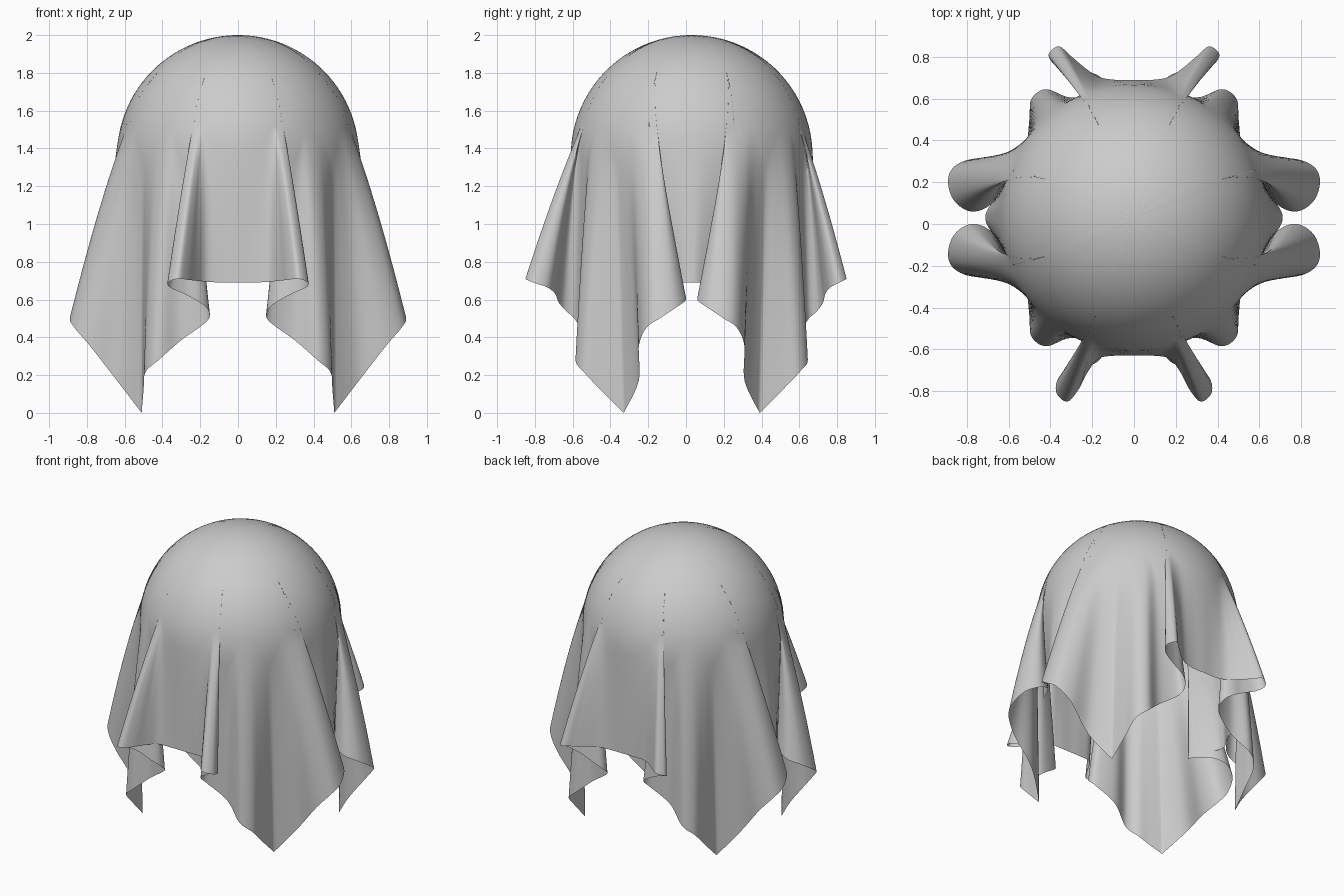
import bpy, bmesh, math
from mathutils import Vector

if "Cube" in bpy.data.objects:
    bpy.data.objects.remove(bpy.data.objects["Cube"])

R, O = 0.64, Vector((0, 0.03, 1.36))      # form under the cloth
ROWS_TOP, ROWS_HANG, STEPS = 22, 26, 6

# One quarter of the hem, front centre to side centre:
# x, distance from middle in y, z, azimuth (deg) where the cloth leaves the dome
QUARTER = [
    (0, .66, .69, 0), (.09, .66, .69, 8), (.17, .675, .695, 14),
    (.23, .73, .70, 17), (.285, .80, .705, 18.5), (.34, .85, .71, 19.5),
    (.39, .81, .69, 20.5), (.37, .75, .665, 21.5), (.29, .715, .63, 22),
    (.205, .70, .585, 22.5), (.155, .665, .54, 23), (.165, .61, .485, 25),
    (.30, .575, .385, 30), (.42, .615, .28, 35), (.49, .57, .215, 40),
    (.50, .48, .12, 46), (.51, .36, 0, 52), (.51, .36, 0, 52),
    (.64, .28, .17, 57), (.78, .28, .35, 61), (.865, .24, .45, 64),
    (.89, .17, .50, 66), (.86, .08, .56, 67), (.78, .03, .60, 68),
    (.69, .06, .635, 69), (.62, .16, .66, 70), (.60, .21, .665, 71),
    (.64, .13, .68, 75), (.70, .04, .69, 84)]


def place(p, front):
    """Put a quarter point in the front or back half; front lobes reach further."""
    x, y, z, a = p
    s = 1 if front else -1
    w = s * min(1, max(0, (y - .68) / .14))
    x, y = x - .02 * w, y + .03 * w
    return Vector((x, O.y - s * y, z, a if front else 180 - a))


def catmull(p0, p1, p2, p3, t):
    return 0.5 * (2 * p1 + (p2 - p0) * t + (2 * p0 - 5 * p1 + 4 * p2 - p3) * t * t
                  + (3 * p1 - p0 - 3 * p2 + p3) * t ** 3)


def around(radius, az, z):
    return Vector((radius * math.sin(az), O.y - radius * math.cos(az), z))


def on_dome(elev, az):
    return around(R * math.cos(elev), az, O.z + R * math.sin(elev))


# Full hem loop by mirroring
half = [place(p, True) for p in QUARTER]
half.append(Vector((.71, O.y, .69, 90)))
half += [place(p, False) for p in reversed(QUARTER)]
loop = half + [Vector((-p.x, p.y, p.z, 360 - p.w)) for p in reversed(half[1:-1])]

n = len(loop)


def control(i):
    p = loop[i % n].copy()
    p.w += 360 * (i // n)
    return p


hem = []
for i in range(n):
    c = [control(i + k) for k in (-1, 0, 1, 2)]
    if (c[1] - c[2]).length < 1e-6:       # doubled point = sharp cloth corner
        continue
    hem += [catmull(*c, k / STEPS) for k in range(STEPS)]

# Each column: over the dome, then hanging free to the hem
columns = []
for h in hem:
    end, az = Vector((h.x, h.y, h.z)), math.radians(h.w)
    rho, dz = math.hypot(end.x, end.y - O.y), end.z - O.z
    leave = math.atan2(dz, rho) + math.acos(min(1, R / math.hypot(rho, dz)))
    leave += 1.9 * max(0, rho - R)        # folds stand off the dome earlier
    col = [on_dome(math.pi / 2 + (leave - math.pi / 2) * k / ROWS_TOP, az)
           for k in range(1, ROWS_TOP + 1)]
    start = col[-1]
    reach = 0.2 * (end - start).length
    turn = math.atan2(end.x, O.y - end.y) - az
    turn = (turn + math.pi) % (2 * math.pi) - math.pi
    mid = around(R * math.cos(leave) + reach * math.sin(leave),
                 az + 0.3 * turn, start.z - reach * math.cos(leave))
    for k in range(1, ROWS_HANG + 1):
        t = k / ROWS_HANG
        p = start * (1 - t) ** 2 + mid * 2 * t * (1 - t) + end * t * t
        if (p - O).length < R:
            p = O + (p - O).normalized() * R
        col.append(p)
    columns.append(col)

# Draped cloth mesh
bm = bmesh.new()
pole = bm.verts.new(O + Vector((0, 0, R)))
grid = [[bm.verts.new(p) for p in col] for col in columns]
for j, a in enumerate(grid):
    b = grid[(j + 1) % len(grid)]
    bm.faces.new((pole, a[0], b[0]))
    for r in range(len(a) - 1):
        bm.faces.new((a[r], a[r + 1], b[r + 1], b[r]))
for f in bm.faces:
    f.smooth = True
mesh = bpy.data.meshes.new("draped_cloth")
bm.to_mesh(mesh)
bm.free()
cloth = bpy.data.objects.new("draped_cloth", mesh)
bpy.context.collection.objects.link(cloth)
